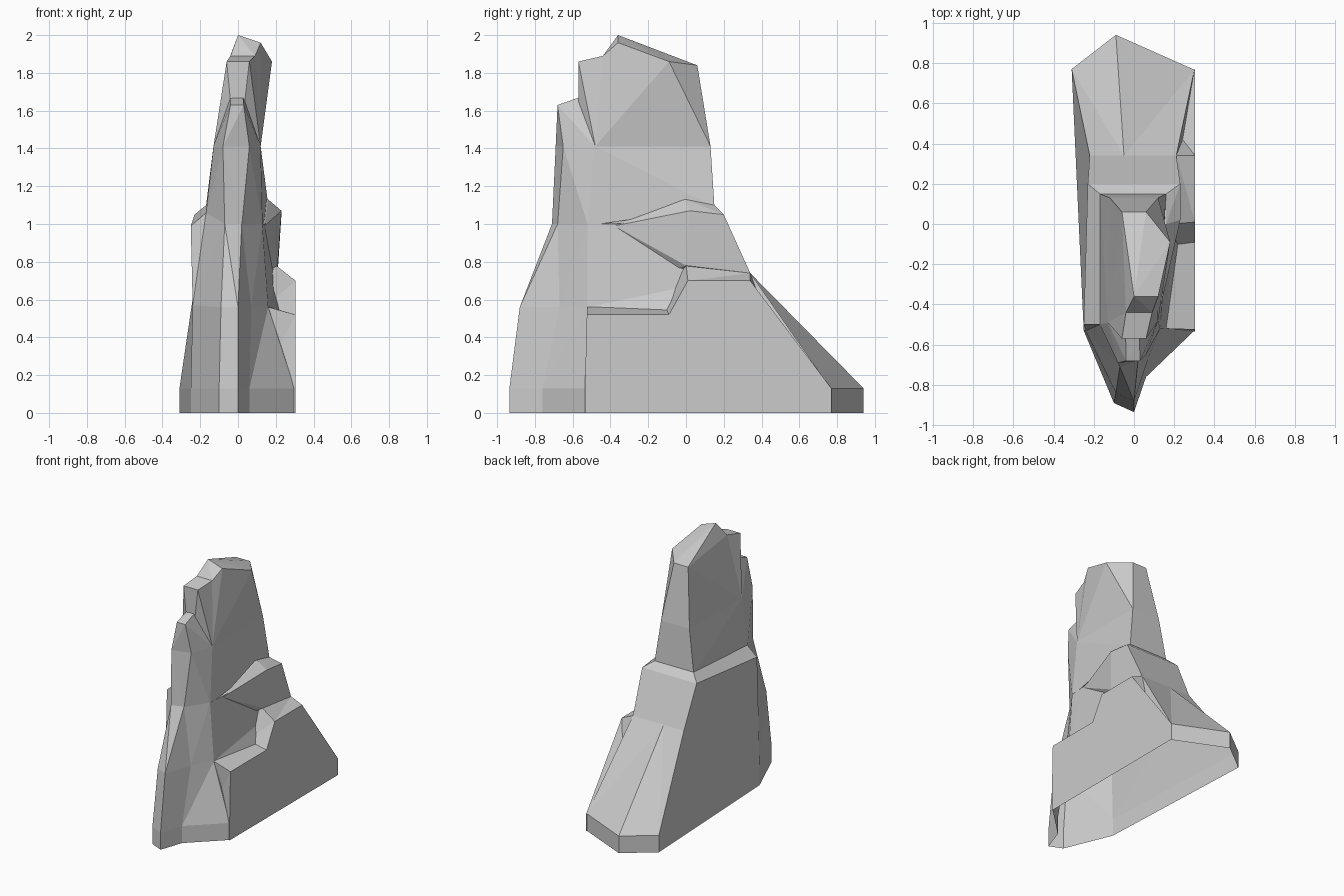
import bpy, bmesh

if "Cube" in bpy.data.objects:
    bpy.data.objects.remove(bpy.data.objects["Cube"])

parts = []


def finish(name, bm):
    bmesh.ops.triangulate(bm, faces=bm.faces)
    bmesh.ops.recalc_face_normals(bm, faces=bm.faces)
    me = bpy.data.meshes.new(name)
    bm.to_mesh(me)
    bm.free()
    ob = bpy.data.objects.new(name, me)
    bpy.context.collection.objects.link(ob)
    parts.append(ob)
    return ob


def at(z, pts):
    return [(x, y, z) for x, y in pts]


def loft(name, *rings):
    """Skin matching rings of points and cap both ends."""
    bm = bmesh.new()
    rows = [[bm.verts.new(p) for p in r] for r in rings]
    n = len(rows[0])
    for a, b in zip(rows, rows[1:]):
        for i in range(n):
            j = (i + 1) % n
            bm.faces.new((a[i], a[j], b[j], b[i]))
    bm.faces.new(rows[0][::-1])
    bm.faces.new(rows[-1])
    return finish(name, bm)


def hull(name, pts):
    """Faceted block around a few corner points."""
    bm = bmesh.new()
    for p in pts:
        bm.verts.new(p)
    res = bmesh.ops.convex_hull(bm, input=bm.verts)
    junk = {v for v in res["geom_interior"] + res["geom_unused"]
            if isinstance(v, bmesh.types.BMVert)}
    bmesh.ops.delete(bm, geom=list(junk), context='VERTS')
    return finish(name, bm)


# Broad base: plinth, then sloping flanks up to the shoulder
foot = [(-.31, .77), (-.25, -.53), (-.10, -.89), (0, -.935),
        (.06, -.76), (.30, -.53), (.30, .77), (-.09, .94)]
flank = [(-.22, .34, .74), (-.24, -.53, .57), (-.09, -.84, .56), (0, -.88, .56),
         (.07, -.67, .56), (.16, -.52, .56), (.21, .34, .74), (-.05, .34, .74)]
rim = [(-.22, .20, 1.05), (-.17, -.50, 1.06), (-.07, -.71, 1.0), (.02, -.68, 1.0),
       (.13, -.52, 1.0), (.14, -.38, 1.0), (.22, .20, 1.05), (-.03, .20, 1.05)]
loft("base_rock", at(0, foot), at(.13, foot), flank, rim)

# Stepped slab on the right flank
outer = [(-.535, 0), (.77, 0), (.77, .13), (.34, .70), (.01, .70),
         (-.09, .52), (-.525, .52), (-.535, .13)]
inner = [(.1, -.5, 0), (.1, .6, 0), (.1, .6, .13), (.21, .34, .74), (.19, 0, .79),
         (.15, -.11, .565), (.15, -.52, .565), (.1, -.5, .13)]
loft("right_slab", [(.304, y, z) for y, z in outer], inner)

# Shoulder ledge around the left, back and right
hull("shoulder_ledge", [(-.23, .20, 1.05), (-.25, -.50, .99), (-.17, .15, 1.10),
                        (-.17, -.50, 1.06), (.16, .15, 1.10), (.23, .20, 1.05),
                        (.23, .02, 1.07), (.16, 0, 1.13), (.14, -.38, .99),
                        (.21, 0, .78), (.21, .34, .74),
                        (-.24, -.53, .57), (-.22, .34, .74)])

# Spire lower stage
neck = [(-.12, .13), (-.13, -.49), (-.08, -.69), (.06, -.65), (.12, -.48), (.12, .13)]
loft("spire_lower",
     [(-.17, .15, 1.09), (-.17, -.50, 1.05), (-.07, -.71, .99),
      (.02, -.68, .99), (.13, -.52, .99), (.16, .15, 1.09)],
     at(1.411, neck))

# Spire crown
ridge = [(-.04, -.44, 1.89), (.09, -.44, 1.89)]
hull("spire_crown", at(1.41, [neck[i] for i in (0, 1, 4, 5)]) + ridge +
     [(0, -.36, 2.0), (.12, -.36, 1.96), (.18, -.09, 1.86),
      (.06, .06, 1.84), (-.06, .06, 1.84)])

# Front step of the crown
hull("crown_step", at(1.41, [neck[1], neck[4]]) + ridge +
     [(x, -.57, 1.86) for x in (-.06, .06)] +
     [(x, -.57, 1.6) for x in (-.035, .03)])

# Front pillar tip
hull("front_pillar", at(1.41, neck[1:5]) +
     [(x, y, z) for x in (-.04, .03) for y, z in ((-.68, 1.63), (-.565, 1.67))])

# Fuse everything into one rock shell
rock = parts[0]
for ob in parts[1:]:
    m = rock.modifiers.new("fuse", 'BOOLEAN')
    m.operation, m.solver, m.object = 'UNION', 'EXACT', ob
    m.use_self = True
dg = bpy.context.evaluated_depsgraph_get()
bm = bmesh.new()
bm.from_mesh(bpy.data.meshes.new_from_object(rock.evaluated_get(dg)))
for ob in parts:
    bpy.data.objects.remove(ob)

# Leave the underside open
under = [f for f in bm.faces if all(v.co.z < .002 for v in f.verts)]
bmesh.ops.delete(bm, geom=under, context='FACES')
bmesh.ops.remove_doubles(bm, verts=bm.verts, dist=.004)
me = bpy.data.meshes.new("rock_spire")
bm.to_mesh(me)
bm.free()
bpy.context.collection.objects.link(bpy.data.objects.new("rock_spire", me))
